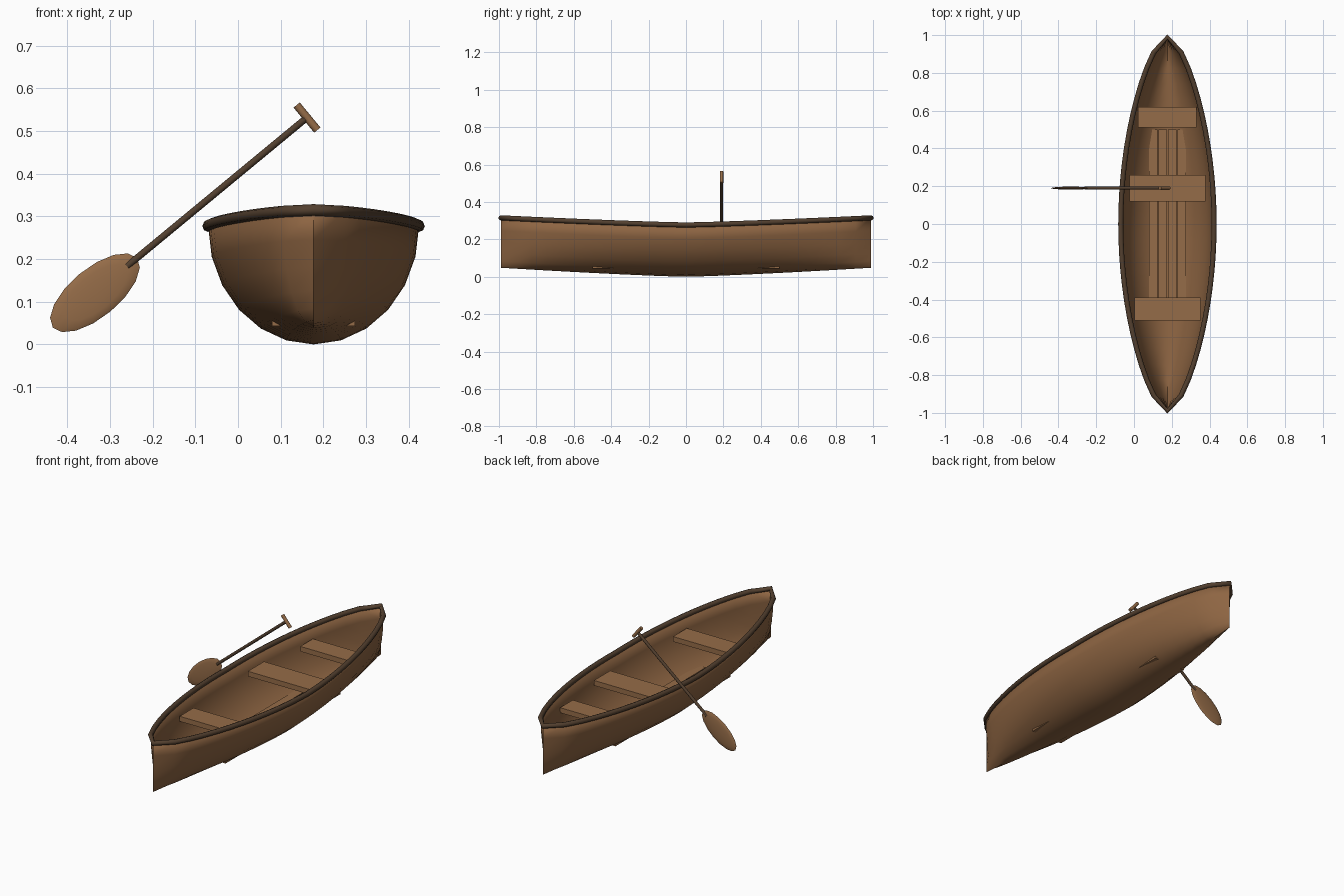
import bpy, bmesh, math
from mathutils import Vector, Matrix

if "Cube" in bpy.data.objects:
    bpy.data.objects.remove(bpy.data.objects["Cube"])

CX = 0.177        # boat centre line
HALF_L = 0.99     # half length of the hull
HALF_W = 0.247    # half width amidships
STATIONS, RIBS = 24, 12


def material(name, rgb):
    m = bpy.data.materials.new(name)
    m.diffuse_color = (*rgb, 1)
    m.use_nodes = True
    m.node_tree.nodes["Principled BSDF"].inputs["Base Color"].default_value = m.diffuse_color
    return m


WOOD = material("wood", (0.27, 0.13, 0.055))
PALE = material("pale_wood", (0.30, 0.15, 0.065))
DARK = material("dark_wood", (0.085, 0.05, 0.028))


def finish(name, bm, mat, smooth=False):
    mesh = bpy.data.meshes.new(name)
    bm.to_mesh(mesh)
    bm.free()
    ob = bpy.data.objects.new(name, mesh)
    bpy.context.collection.objects.link(ob)
    mesh.materials.append(mat)
    if smooth:
        bpy.ops.object.select_all(action='DESELECT')
        ob.select_set(True)
        bpy.context.view_layer.objects.active = ob
        bpy.ops.object.shade_smooth_by_angle(angle=math.radians(35))
    return ob


def box(name, centre, size, mat):
    bm = bmesh.new()
    bmesh.ops.create_cube(bm, size=1, matrix=Matrix.Translation(centre) @ Matrix.Diagonal((*size, 1)))
    return finish(name, bm, mat)


def rod(name, a, b, radius, sides, mat):
    a, b = Vector(a), Vector(b)
    bm = bmesh.new()
    turn = (b - a).to_track_quat('Z', 'Y').to_matrix().to_4x4()
    bmesh.ops.create_cone(bm, cap_ends=True, segments=sides, radius1=radius, radius2=radius,
                          depth=(b - a).length, matrix=Matrix.Translation((a + b) / 2) @ turn)
    return finish(name, bm, mat, True)


# Hull lines: half width, keel height and sheer height along the length
def half_width(t):
    return HALF_W * max(0.0, math.cos(math.pi / 2 * t)) ** 0.6 if abs(t) < 0.999 else 0.0


def keel(t):
    return 0.048 * abs(t) ** 1.25


def sheer(t):
    return 0.277 + 0.038 * abs(t) ** 1.25


ts = [-1 + 2 * i / STATIONS for i in range(STATIONS + 1)]

# Hull: half-ellipse sections lofted to a vertical stem at both ends
bm = bmesh.new()
rows = []
for t in ts:
    row = []
    for j in range(RIBS + 1):
        a = math.pi * (j / RIBS - 0.5)
        depth = sheer(t) - keel(t)
        row.append(bm.verts.new((CX + half_width(t) * math.sin(a), t * HALF_L,
                                 sheer(t) - depth * math.cos(a))))
    rows.append(row)
for r, s in zip(rows, rows[1:]):
    for j in range(RIBS):
        bm.faces.new((r[j], s[j], s[j + 1], r[j + 1]))
bmesh.ops.remove_doubles(bm, verts=bm.verts, dist=0.0005)
hull = finish("hull", bm, WOOD, True)
shell = hull.modifiers.new("thickness", 'SOLIDIFY')
shell.thickness = 0.008
shell.offset = -1

# Gunwale: round rail following the sheer line
curve = bpy.data.curves.new("gunwale", 'CURVE')
curve.dimensions = '3D'
curve.twist_mode = 'Z_UP'
curve.bevel_depth = 0.0135
curve.bevel_resolution = 2
path = [(CX + half_width(t), t * HALF_L, sheer(t)) for t in ts]
path += [(CX - half_width(t), t * HALF_L, sheer(t)) for t in reversed(ts[1:-1])]
spline = curve.splines.new('POLY')
spline.points.add(len(path) - 1)
for p, co in zip(spline.points, path):
    p.co = (*co, 1)
spline.use_cyclic_u = True
curve.materials.append(DARK)
bpy.context.collection.objects.link(bpy.data.objects.new("gunwale", curve))

# Seats
for name, y, width, depth in (("front_seat", -0.45, 0.35, 0.12),
                              ("middle_seat", 0.19, 0.402, 0.14),
                              ("back_seat", 0.565, 0.31, 0.11)):
    box(name, (CX, y, 0.22), (width, depth, 0.028), PALE)

# Floor boards
for i in range(4):
    box(f"floor_board_{i + 1}", (CX + (i - 1.5) * 0.05, 0, 0.049), (0.045, 1.0, 0.012), PALE)

# Paddle: shaft, cross grip and oval blade
PY = 0.19
low, high = Vector((-0.26, PY, 0.183)), Vector((0.16, PY, 0.53))
axis = (high - low).normalized()
side = Vector((-axis.z, 0, axis.x))
rod("paddle_shaft", low, high, 0.008, 12, DARK)
rod("paddle_grip", high + axis * 0.002 + side * 0.038, high + axis * 0.002 - side * 0.038, 0.0095, 12, PALE)

bm = bmesh.new()
tilt = Matrix((axis, side, Vector((0, -1, 0)))).transposed().to_4x4()
bmesh.ops.create_uvsphere(bm, u_segments=16, v_segments=8, radius=1,
                          matrix=Matrix.Translation((-0.335, PY, 0.121)) @ tilt
                          @ Matrix.Diagonal((0.128, 0.057, 0.008, 1)))
bmesh.ops.recalc_face_normals(bm, faces=bm.faces)
finish("paddle_blade", bm, PALE, True)
